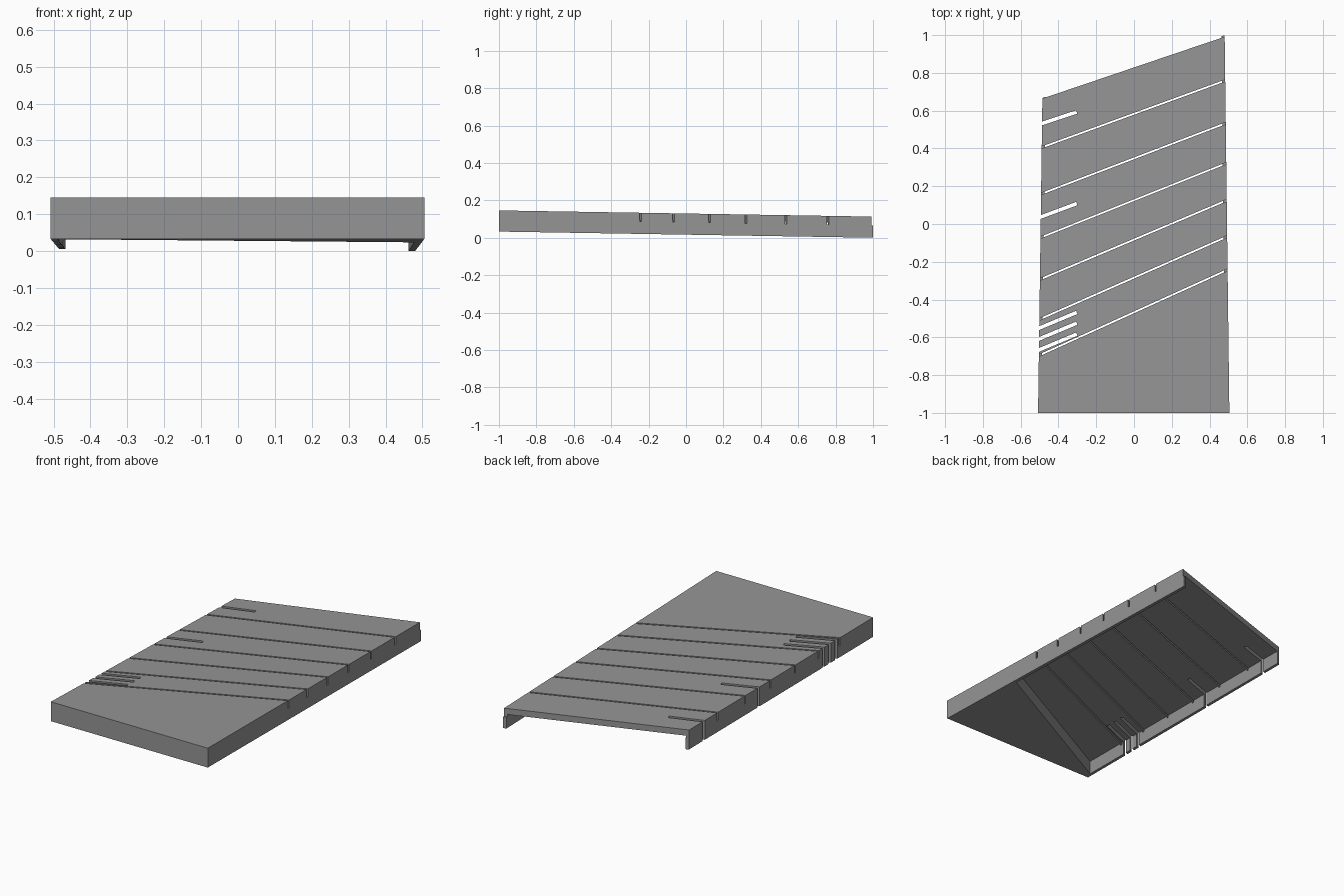
import bpy, bmesh
from mathutils import Vector

if "Cube" in bpy.data.objects:
    bpy.data.objects.remove(bpy.data.objects["Cube"])

H = 0.113        # panel height
PLATE = 0.035    # top plate thickness
NOTCH = 0.047    # depth of the narrow cross cuts

grey = bpy.data.materials.new("mid_grey")
grey.diffuse_color = (0.30, 0.30, 0.30, 1)
grey.use_nodes = True
grey.node_tree.nodes["Principled BSDF"].inputs["Base Color"].default_value = grey.diffuse_color


def prism(name, outline, z0, z1):
    """Extrude a counter-clockwise outline from z0 to z1."""
    bm = bmesh.new()
    base = bm.faces.new([bm.verts.new((x, y, z0)) for x, y in outline])
    top = bmesh.ops.extrude_face_region(bm, geom=[base])["geom"]
    verts = [g for g in top if isinstance(g, bmesh.types.BMVert)]
    bmesh.ops.translate(bm, verts=verts, vec=(0, 0, z1 - z0))
    bmesh.ops.recalc_face_normals(bm, faces=bm.faces)
    mesh = bpy.data.meshes.new(name)
    bm.to_mesh(mesh)
    bm.free()
    obj = bpy.data.objects.new(name, mesh)
    bpy.context.collection.objects.link(obj)
    return obj


def strip(a, b, width):
    """Outline of a straight strip centred on the line a-b."""
    a, b = Vector(a), Vector(b)
    d = (b - a).normalized()
    n = Vector((-d.y, d.x)) * width / 2
    return [a - n, b - n, b + n, a + n]


def cut(target, outline, z0, z1):
    cutter = prism("cutter", outline, z0, z1)
    cutter.hide_render = True
    mod = target.modifiers.new("cut", 'BOOLEAN')
    mod.operation = 'DIFFERENCE'
    mod.solver = 'EXACT'
    mod.object = cutter
    bpy.context.view_layer.objects.active = target
    bpy.ops.object.modifier_apply(modifier=mod.name)
    bpy.data.objects.remove(cutter)


# Tapered slab with a slanted back edge
panel = prism("slotted_panel",
              [(-0.508, -1), (0.505, -1), (0.48, 1), (-0.485, 0.667)], 0, H)
panel.data.materials.append(grey)

# Hollow underside, leaving side flanges and a solid front wedge
cut(panel, [(-0.490, -0.96), (0.478, -0.44), (0.460, 1.2), (-0.461, 1.2)],
    -0.1, H - PLATE)

# Narrow cross cuts, fanning slightly; the last trims the back edge
for left, right in [(0.405, 0.762), (0.160, 0.535), (-0.070, 0.322),
                    (-0.290, 0.125), (-0.500, -0.068), (-0.690, -0.245),
                    (0.668, 1.000)]:
    slope = (right - left) / 0.98
    cut(panel, strip((-0.6, left - 0.11 * slope), (0.6, right + 0.11 * slope), 0.010),
        H - NOTCH, H + 0.1)

# Wide short slots through the left flange
for outer, inner in [(0.530, 0.593), (0.037, 0.108), (-0.548, -0.468),
                     (-0.605, -0.525), (-0.663, -0.583)]:
    slope = (inner - outer) / 0.19
    cut(panel, strip((-0.6, outer - 0.105 * slope), (-0.303, inner), 0.019),
        -0.1, H + 0.1)

# Slope the whole panel gently down towards the back
for v in panel.data.vertices:
    v.co.z += 0.0165 * (1 - v.co.y) + 0.002
low = min(v.co.z for v in panel.data.vertices)
for v in panel.data.vertices:
    v.co.z -= low
